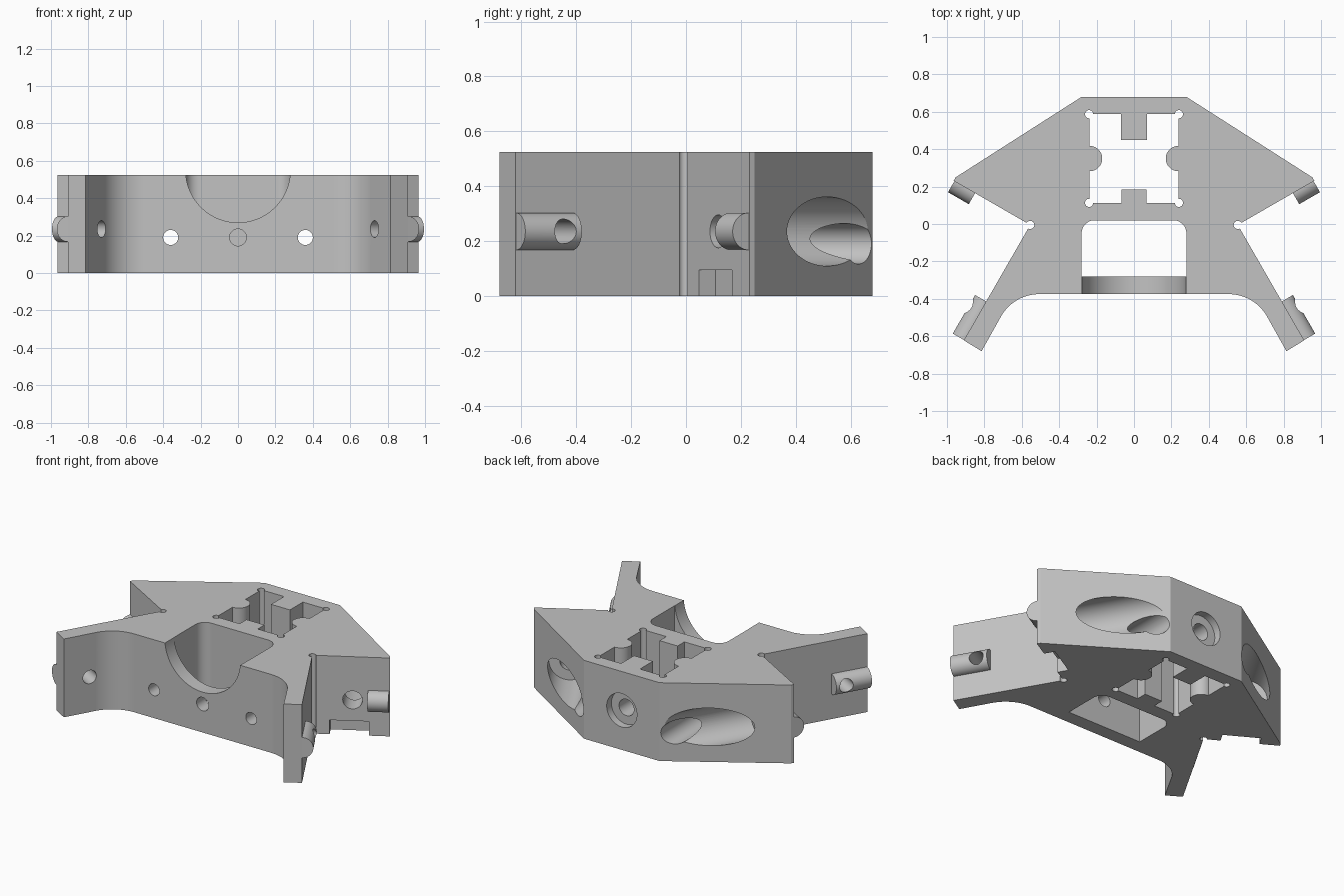
import bpy, bmesh
from math import sin, cos, radians
from mathutils import Matrix, Vector

if "Cube" in bpy.data.objects:
    bpy.data.objects.remove(bpy.data.objects["Cube"])

H = 0.525                      # height of the block
MID = 0.235                    # height of the side joints
U = Vector((cos(radians(30)), 0.5, 0))     # along the wing joint face
N = Vector((0.5, -cos(radians(30)), 0))    # out of the wing joint face
CORNER = Vector((0.555, -0.005, 0))        # where wing and leg meet


def finish(bm, name, side):
    bmesh.ops.transform(bm, matrix=Matrix.Diagonal((side, 1, 1, 1)), verts=bm.verts)
    bmesh.ops.recalc_face_normals(bm, faces=bm.faces)
    mesh = bpy.data.meshes.new(name)
    bm.to_mesh(mesh)
    bm.free()
    obj = bpy.data.objects.new(name, mesh)
    bpy.context.collection.objects.link(obj)
    return obj


def prism(name, pts, depth, matrix=Matrix(), side=1):
    bm = bmesh.new()
    face = bm.faces.new([bm.verts.new((x, y, 0)) for x, y in pts])
    top = bmesh.ops.extrude_face_region(bm, geom=[face])["geom"]
    bmesh.ops.translate(bm, vec=(0, 0, depth),
                        verts=[v for v in top if isinstance(v, bmesh.types.BMVert)])
    bmesh.ops.transform(bm, matrix=matrix, verts=bm.verts)
    return finish(bm, name, side)


def rod(name, start, direction, radius, length, side=1, segments=64):
    d = Vector(direction).normalized()
    place = Matrix.Translation(Vector(start) + d * length / 2) @ d.to_track_quat("Z", "Y").to_matrix().to_4x4()
    bm = bmesh.new()
    bmesh.ops.create_cone(bm, cap_ends=True, segments=segments, radius1=radius,
                          radius2=radius, depth=length, matrix=place)
    return finish(bm, name, side)


def arc(cx, cy, r, a0, a1, n=16):
    angles = [radians(a0 + (a1 - a0) * i / n) for i in range(n + 1)]
    return [(cx + r * cos(a), cy + r * sin(a)) for a in angles]


def both(pts):
    return pts + [(-x, y) for x, y in reversed(pts)]


def frame(origin, out):
    # local x points out of a face, local y points up
    m = Matrix((out, Vector((0, 0, 1)), out.cross(Vector((0, 0, 1))))).transposed().to_4x4()
    return Matrix.Translation(origin) @ m


def combine(body, tool, operation="DIFFERENCE"):
    mod = body.modifiers.new("shape", "BOOLEAN")
    mod.operation, mod.solver, mod.object = operation, "EXACT", tool
    bpy.context.view_layer.objects.active = body
    bpy.ops.object.modifier_apply(modifier=mod.name)
    bpy.data.objects.remove(tool)


# Main block: front edge, bent leg, joint corner, wing, back edge
outline = arc(0.507, -0.609, 0.234, 90, 30) + [
    (0.815, -0.68), (0.91, -0.622), CORNER[:2], (0.964, 0.231), (0.953, 0.25), (0.28, 0.68)]
bracket = prism("bracket_body", both(outline), H)

# Half-round locating pegs on wings and legs
half_round = [(-0.006, -0.068)] + arc(0, 0, 0.068, -90, 90, 32) + [(-0.006, 0.068)]
up = Vector((0, 0, MID))
for side in (1, -1):
    wing_end = CORNER + U * 0.468 + up
    combine(bracket, prism("wing_peg", half_round, 0.128, frame(wing_end, N), side), "UNION")
    leg_start = CORNER + N * 0.472 + up
    combine(bracket, prism("leg_peg", half_round, 0.238, frame(leg_start, U), side), "UNION")

# Front pocket with rounded back corners, and the arch over its front bar
lift = Matrix.Translation((0, 0, -0.1))
pocket = [(0.28, -0.28)] + arc(0.21, -0.05, 0.07, 0, 90)
combine(bracket, prism("front_pocket", both(pocket), 1, lift))
combine(bracket, rod("front_arch", (0, -0.5, 0.55), (0, 1, 0), 0.28, 0.3, segments=128))

# Rear opening with tabs and round side bumps
opening = ([(0.067, 0.185), (0.067, 0.113), (0.238, 0.113)]
           + arc(0.238, 0.35, 0.068, 270, 90, 32)
           + [(0.238, 0.587), (0.07, 0.587), (0.07, 0.45)])
combine(bracket, prism("rear_opening", both(opening), 1, lift))

# Bolt holes on the centre line
combine(bracket, rod("front_hole", (0, -0.5, 0.19), (0, 1, 0), 0.045, 0.3))
combine(bracket, rod("back_hole", (0, 0.4, 0.265), (0, 1, 0), 0.055, 0.4))
combine(bracket, rod("back_counterbore", (0, 0.63, 0.265), (0, 1, 0), 0.112, 0.2))

for side in (1, -1):
    # Relief circles in the inside corners
    for x, y in ((0.24, 0.113), (0.24, 0.587), CORNER[:2]):
        combine(bracket, rod("corner_relief", (x, y, -0.1), (0, 0, 1), 0.022, 1, side, 24))
    # Large slanted socket with its bolt hole through the wing
    seat = CORNER + U * 0.245 + up
    combine(bracket, rod("wing_socket", seat - N * 0.13, -N, 0.126, 0.9, side))
    combine(bracket, rod("wing_hole", seat + N * 0.1, -N, 0.06, 0.4, side))
    # Long straight bolt hole, widened towards the back
    combine(bracket, rod("long_hole", (0.36, -0.5, 0.19), (0, 1, 0), 0.04, 1.5, side))
    combine(bracket, rod("long_counterbore", (0.36, 0.1, 0.19), (0, 1, 0), 0.074, 0.9, side))
    # Cross hole through the leg and its peg
    combine(bracket, rod("leg_hole", Vector((0.825, -0.473, MID)) - U * 0.25, U, 0.045, 0.5, side))
    # Square notch under the wing
    notch = [(-0.07, -0.1), (0.1, -0.1), (0.1, 0.095), (-0.07, 0.095)]
    combine(bracket, prism("wing_notch", notch, 0.24, frame(CORNER + U * 0.345, N), side))

# Plain grey finish
grey = bpy.data.materials.new("light_grey")
grey.use_nodes = True
colour = (0.54, 0.54, 0.54, 1)
grey.diffuse_color = colour
grey.node_tree.nodes["Principled BSDF"].inputs["Base Color"].default_value = colour
bracket.data.materials.clear()
bracket.data.materials.append(grey)
for poly in bracket.data.polygons:
    poly.material_index = 0

bpy.ops.object.select_all(action="DESELECT")
bracket.select_set(True)
bpy.context.view_layer.objects.active = bracket
bpy.ops.object.shade_smooth_by_angle(angle=radians(20))
weighted = bracket.modifiers.new("even_shading", "WEIGHTED_NORMAL")
weighted.keep_sharp = True
